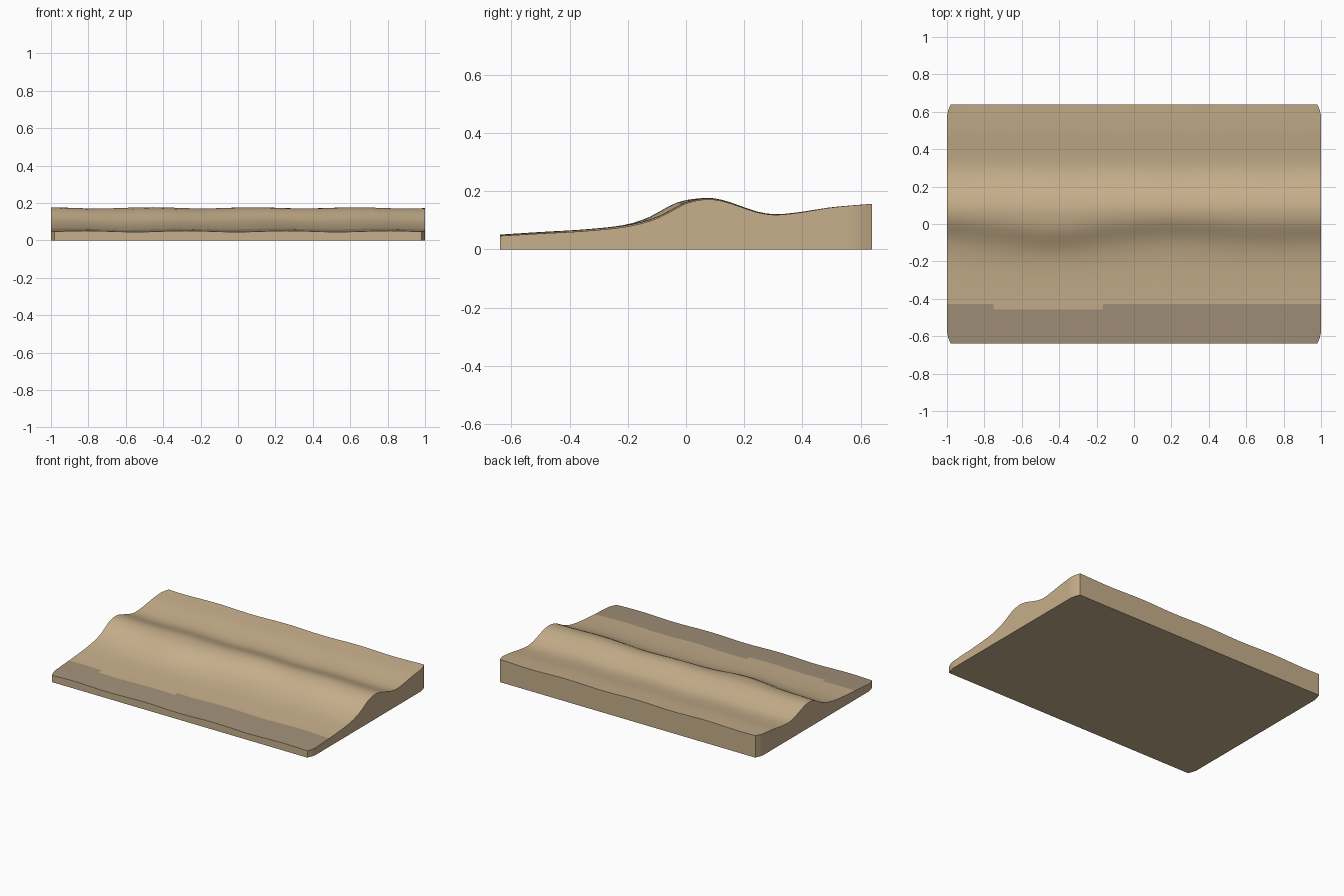
import bpy, bmesh, math

if "Cube" in bpy.data.objects:
    bpy.data.objects.remove(bpy.data.objects["Cube"])

NX, NY = 48, 42
HALF_Y = 0.64

# Cross-section of the beach (y, height) and sideways meander of the dune foot (x, shift)
PROFILE = [(-0.64, 0.048), (-0.5, 0.057), (-0.35, 0.066), (-0.2, 0.082), (-0.1, 0.109),
           (0.0, 0.160), (0.04, 0.170), (0.085, 0.174), (0.14, 0.163), (0.2, 0.142),
           (0.25, 0.126), (0.305, 0.118), (0.38, 0.124), (0.5, 0.142), (0.64, 0.154)]
MEANDER = [(-1, 0.02), (-0.7, -0.01), (-0.42, -0.03), (-0.1, 0.0),
           (0.2, 0.017), (0.6, 0.0), (1, 0.0)]


def curve(points, t):
    """Smooth cubic interpolation through the points."""
    t = min(max(t, points[0][0]), points[-1][0])
    n = len(points)

    def slope(k):
        a, b = points[max(k - 1, 0)], points[min(k + 1, n - 1)]
        return (b[1] - a[1]) / (b[0] - a[0])
    i = next(k for k in range(n - 1) if t <= points[k + 1][0])
    (x0, y0), (x1, y1) = points[i], points[i + 1]
    h = x1 - x0
    u = (t - x0) / h
    return ((2*u**3 - 3*u**2 + 1) * y0 + (u**3 - 2*u**2 + u) * h * slope(i)
            + (3*u**2 - 2*u**3) * y1 + (u**3 - u**2) * h * slope(i + 1))


def height(x, y):
    weight = math.exp(-((y + 0.07) / 0.13) ** 2)
    ripple = 0.003 * math.cos(2 * math.pi * (x - 0.1) / 0.55 + 3 * y)
    return curve(PROFILE, y - curve(MEANDER, x) * weight) + ripple


def material(name, color):
    m = bpy.data.materials.new(name)
    m.diffuse_color = (*color, 1)
    m.use_nodes = True
    m.node_tree.nodes["Principled BSDF"].inputs["Base Color"].default_value = m.diffuse_color
    return m


bm = bmesh.new()

# Sand surface grid, with the four corners slightly pulled in
top = []
for j in range(NY + 1):
    y = -HALF_Y + 2 * HALF_Y * j / NY
    inset = {0: 0.02, 1: 0.007}.get(min(j, NY - j), 0)
    row = []
    for i in range(NX + 1):
        x = -1 + 2 * i / NX
        row.append(bm.verts.new((x * (1 - inset), y, height(x, y))))
    top.append(row)

# Wet strip of sand near the waterline
for j in range(NY):
    for i in range(NX):
        f = bm.faces.new((top[j][i], top[j][i + 1], top[j + 1][i + 1], top[j + 1][i]))
        c = f.calc_center_median()
        f.material_index = int(c.y < -0.435 + curve(MEANDER, c.x))

# Side walls and flat underside
rim = (top[0][:-1] + [r[-1] for r in top[:-1]]
       + top[-1][:0:-1] + [r[0] for r in top[:0:-1]])
base = [bm.verts.new((v.co.x, v.co.y, 0)) for v in rim]
for k in range(len(rim)):
    n = (k + 1) % len(rim)
    bm.faces.new((rim[n], rim[k], base[k], base[n]))
bm.faces.new(base[::-1])
bmesh.ops.recalc_face_normals(bm, faces=bm.faces[:])

mesh = bpy.data.meshes.new("beach_dune")
bm.to_mesh(mesh)
bm.free()
mesh.materials.append(material("dry_sand", (0.57, 0.43, 0.26)))
mesh.materials.append(material("wet_sand", (0.36, 0.28, 0.19)))
dune = bpy.data.objects.new("beach_dune", mesh)
bpy.context.collection.objects.link(dune)
bpy.context.view_layer.objects.active = dune
dune.select_set(True)
bpy.ops.object.shade_smooth_by_angle(angle=math.radians(40))
